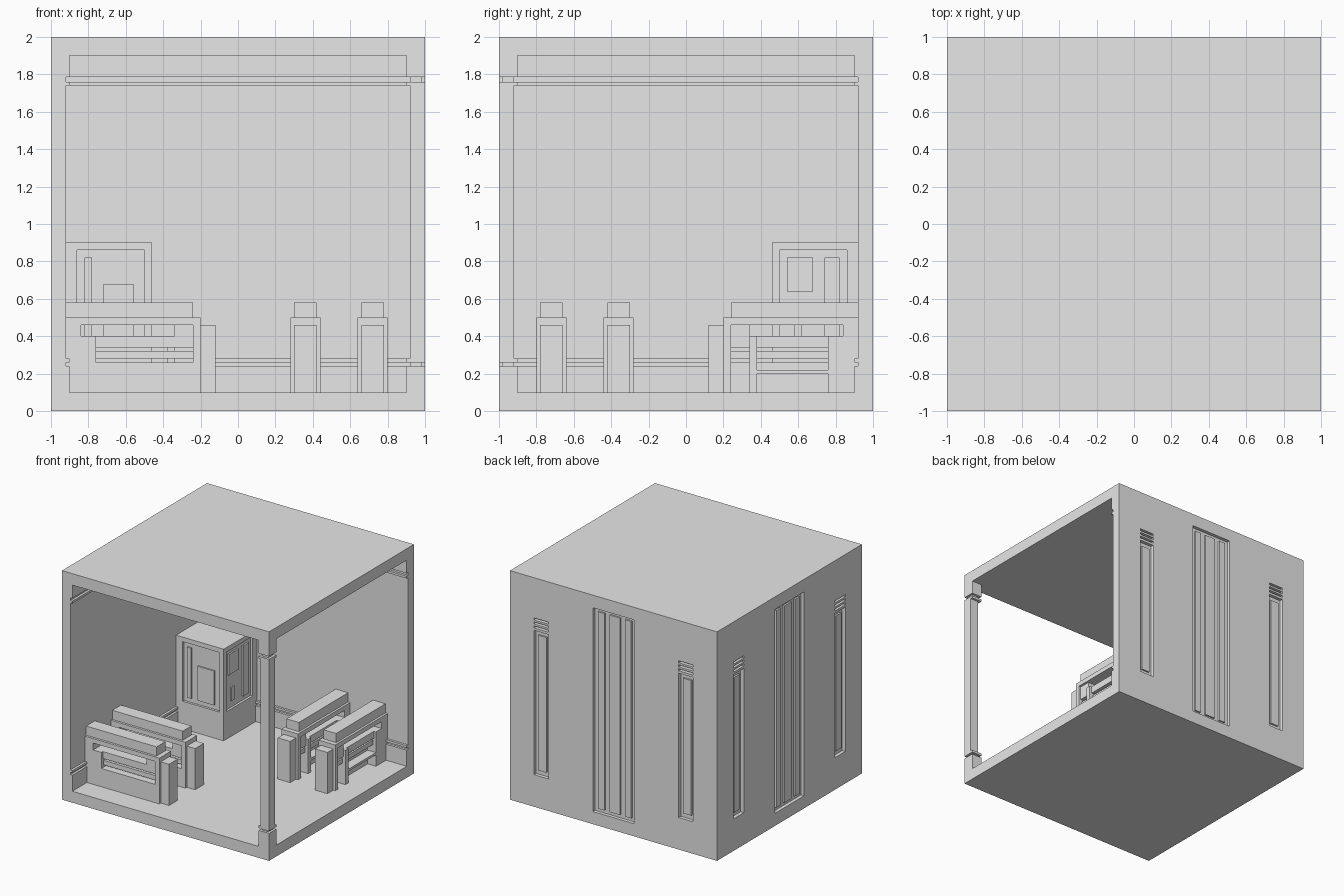
import bpy
import bmesh
from mathutils import Vector

if "Cube" in bpy.data.objects:
    bpy.data.objects.remove(bpy.data.objects["Cube"])

grey = bpy.data.materials.new("plain grey")
grey.use_nodes = True
grey.diffuse_color = (0.8, 0.8, 0.8, 1)
grey.node_tree.nodes["Principled BSDF"].inputs["Base Color"].default_value = (0.8, 0.8, 0.8, 1)


def boxes(name, spans, place=lambda x, y, z: (x, y, z)):
    """One object from boxes given as (x0, x1, y0, y1, z0, z1), moved by place."""
    bm = bmesh.new()
    for x0, x1, y0, y1, z0, z1 in spans:
        a, b = Vector(place(x0, y0, z0)), Vector(place(x1, y1, z1))
        size, mid = b - a, (a + b) / 2
        for v in bmesh.ops.create_cube(bm, size=1)["verts"]:
            v.co = Vector([v.co[i] * abs(size[i]) + mid[i] for i in range(3)])
    mesh = bpy.data.meshes.new(name)
    bm.to_mesh(mesh)
    bm.free()
    mesh.materials.append(grey)
    ob = bpy.data.objects.new(name, mesh)
    bpy.context.collection.objects.link(ob)
    return ob


def carve(ob, spans, place=lambda x, y, z: (x, y, z)):
    """Cut box shaped recesses into an object."""
    cutter = boxes("cutter", spans, place)
    cutter.hide_render = True
    mod = ob.modifiers.new("recesses", "BOOLEAN")
    mod.operation, mod.solver, mod.object = "DIFFERENCE", "EXACT", cutter
    bpy.context.view_layer.update()
    graph = bpy.context.evaluated_depsgraph_get()
    baked = bpy.data.meshes.new_from_object(ob.evaluated_get(graph))
    ob.modifiers.clear()
    ob.data = baked
    bpy.data.objects.remove(cutter)


# Floor and ceiling slabs
boxes("floor", [(-1, 1, -1, 1, 0, 0.1)])
boxes("ceiling", [(-1, 1, -1, 1, 1.9, 2)])

# Two solid walls: s runs along the wall, d is the distance from the outer face
TRIM = [(0.1, 0.24), (0.26, 0.28), (1.74, 1.76), (1.785, 1.9)]


def back(s, d, z):
    return (s, 1 - d, z)


def side(s, d, z):
    return (d - 1, s, z)


for name, place, end in (("back", back, 1), ("side", side, 0.95)):
    wall = boxes(name + "_wall", [(-1, end, 0, 0.08, 0.1, 1.9)], place)
    cuts = [(-0.2, 0.2, -0.1, 0.03, 0.11, 1.89)]
    strips = [(-0.05, 0.05, 0.015, 0.04, 0.14, 1.86)]
    for m in (-1, 1):
        cuts.append((m * 0.7 - 0.07, m * 0.7 + 0.07, -0.1, 0.03, 0.28, 1.54))
        strips.append((m * 0.7 - 0.04, m * 0.7 + 0.04, 0.015, 0.04, 0.32, 1.5))
        strips.append((m * 0.13 - 0.03, m * 0.13 + 0.03, 0.015, 0.04, 0.14, 1.86))
        for i in range(3):
            z = 1.57 + i * 0.035
            cuts.append((m * 0.7 - 0.07, m * 0.7 + 0.07, -0.1, 0.03, z - 0.009, z + 0.009))
    carve(wall, cuts, place)
    boxes(name + "_wall_strips", strips, place)
    boxes(name + "_wall_trim", [(-1, 1, 0.075, 0.1, a, b) for a, b in TRIM], place)

# Free corner column with grooves
column = [(0.9, 1, -1, -0.9, a, b) for a, b in TRIM]
column += [(0.92, 0.98, -0.98, -0.92, a, b) for a, b in ((0.24, 0.26), (1.76, 1.785))]
column.append((0.92, 1, -1, -0.92, 0.28, 1.74))
boxes("corner_column", column)

# Tall cabinet in the closed corner
cabinet = boxes("cabinet", [(-0.92, -0.46, 0.46, 0.92, 0.1, 0.9)])
carve(cabinet, [(-0.86, -0.5, 0.4, 0.48, 0.34, 0.86), (-0.48, -0.4, 0.5, 0.86, 0.34, 0.86)])
boxes("cabinet_front_panels", [(-0.82, -0.78, 0.467, 0.49, 0.38, 0.82),
                               (-0.72, -0.56, 0.467, 0.49, 0.38, 0.68)])
boxes("cabinet_side_panels", [(-0.49, -0.467, 0.54, 0.68, 0.64, 0.82),
                              (-0.49, -0.467, 0.58, 0.62, 0.4, 0.52),
                              (-0.49, -0.467, 0.74, 0.82, 0.38, 0.82)])

# Four long consoles: u runs out from the wall, v across the thickness
BODY = [
    (0, 0.72, 0, 0.16, 0.46, 0.5),         # top
    (0, 0.08, 0, 0.16, 0.1, 0.46),         # wall end
    (0.68, 0.72, 0, 0.16, 0.1, 0.46),      # free end
    (0.08, 0.68, 0, 0.08, 0.1, 0.26),      # front panel
    (0.08, 0.16, 0, 0.16, 0.1, 0.4),       # inner leg
    (0.54, 0.58, 0.08, 0.16, 0.1, 0.4),    # rear pillar
    (0.16, 0.54, 0.06, 0.16, 0.2, 0.22),   # rear rail
]
BARS = [
    (0.16, 0.58, 0.02, 0.14, 0.34, 0.4),
    (0.16, 0.68, 0.03, 0.13, 0.28, 0.32),
    (0.58, 0.68, 0.02, 0.14, 0.34, 0.46),
]


def console(name, place):
    boxes(name + "_body", BODY, place)
    boxes(name + "_bars", BARS, place)
    boxes(name + "_cap", [(0, 0.68, 0.02, 0.14, 0.5, 0.58)], place)
    boxes(name + "_end_post", [(0.72, 0.8, 0.02, 0.14, 0.1, 0.46)], place)


for i, start in enumerate((-0.8, -0.44)):
    console(f"side_console_{i + 1}", lambda u, v, z: (u - 0.92, start + v, z))
for i, start in enumerate((0.28, 0.64)):
    console(f"back_console_{i + 1}", lambda u, v, z: (start + v, 0.92 - u, z))
